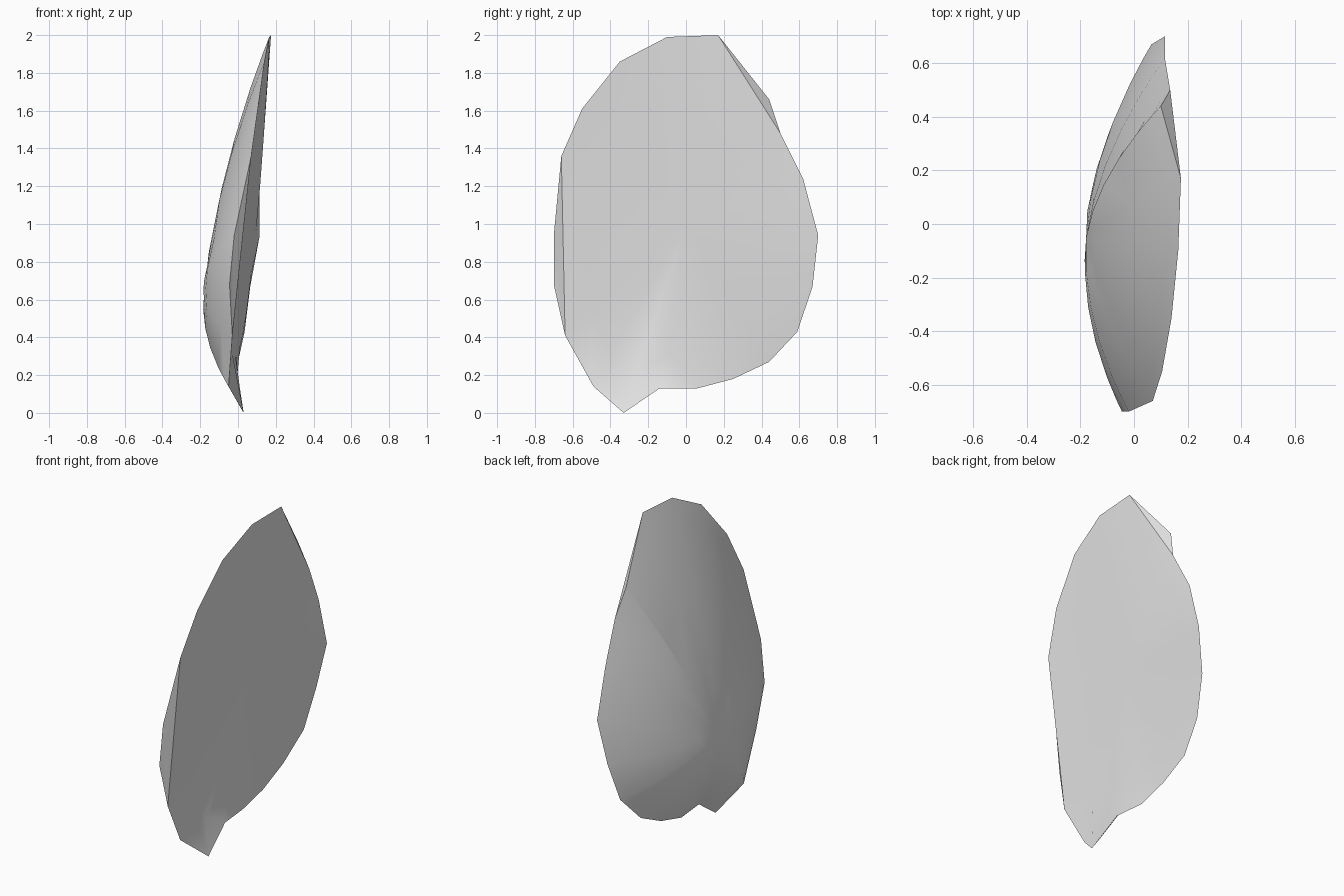
import bpy, bmesh, math

cube = bpy.data.objects.get("Cube")
if cube:
    bpy.data.objects.remove(cube, do_unlink=True)

grey = bpy.data.materials.new("light_grey")
grey.diffuse_color = (0.8, 0.8, 0.8, 1)
grey.use_nodes = True
grey.node_tree.nodes["Principled BSDF"].inputs["Base Color"].default_value = (0.8, 0.8, 0.8, 1)

# Rim of the shell, starting at the lower tip and running up the front edge
RIM = [(0.03, -0.33, 0.0), (-0.05, -0.49, 0.14), (-0.03, -0.64, 0.41),
       (-0.045, -0.70, 0.68), (-0.02, -0.70, 0.94), (0.07, -0.66, 1.36),
       (0.105, -0.55, 1.61), (0.14, -0.35, 1.86), (0.165, -0.10, 1.99),
       (0.175, 0.17, 2.0), (0.10, 0.44, 1.66), (0.135, 0.50, 1.48),
       (0.115, 0.62, 1.24), (0.115, 0.70, 0.94), (0.065, 0.67, 0.67),
       (0.035, 0.59, 0.43), (0.0, 0.44, 0.27), (-0.005, 0.25, 0.18),
       (-0.01, 0.06, 0.13), (0.01, -0.14, 0.13)]
BENT = {3, 4, 10}  # rim corners folded back from the flat side


def plane_x(y, z):
    """Sloping plane of the flat side."""
    return 0.06 + 0.06 * y + 0.105 * (z - 0.94)


def finish(bm, name):
    mesh = bpy.data.meshes.new(name)
    bm.to_mesh(mesh)
    bm.free()
    mesh.materials.append(grey)
    obj = bpy.data.objects.new(name, mesh)
    bpy.context.collection.objects.link(obj)
    bpy.ops.object.select_all(action='DESELECT')
    obj.select_set(True)
    bpy.context.view_layer.objects.active = obj
    bpy.ops.object.shade_smooth_by_angle(angle=math.radians(30))


def bridge(bm, outer, inner):
    n = len(outer)
    for i in range(n):
        j = (i + 1) % n
        bm.faces.new((outer[i], outer[j], inner[j], inner[i]))


def fan(bm, ring, centre):
    c = bm.verts.new(centre)
    for i in range(len(ring)):
        bm.faces.new((ring[i], ring[(i + 1) % len(ring)], c))


# Domed side: rings shrinking from the rim to the deepest point
bm = bmesh.new()
base_y, base_z, depth = -0.05, 0.65, 0.205
base = (plane_x(base_y, base_z), base_y, base_z)
ring = [bm.verts.new(p) for p in RIM]
for r in (0.93, 0.8, 0.6, 0.4, 0.2):
    bulge = depth * (1 - r ** 1.9)
    inner = []
    for p in RIM:
        x, y, z = (b + r * (q - b) for b, q in zip(base, p))
        inner.append(bm.verts.new((x - bulge, y, z)))
    bridge(bm, ring, inner)
    ring = inner
fan(bm, ring, (base[0] - depth, base_y, base_z))
# Dome faces look toward -x
bm.normal_update()
if sum(f.normal.x for f in bm.faces) > 0:
    bmesh.ops.reverse_faces(bm, faces=bm.faces[:])
finish(bm, "domed_back")

# Flat side: level middle, blended to the rim, with folded corners
bm = bmesh.new()
rim = [bm.verts.new(p) for p in RIM]
main = [v for i, v in enumerate(rim) if i not in BENT]
inner = []
for v in main:
    y, z = 0.8 * v.co.y, 1.0 + 0.8 * (v.co.z - 1.0)
    inner.append(bm.verts.new((plane_x(y, z), y, z)))
bridge(bm, main, inner)
fan(bm, inner, (plane_x(0, 1.0), 0, 1.0))
bm.faces.new((rim[2], rim[3], rim[4]))
bm.faces.new((rim[2], rim[4], rim[5]))
bm.faces.new((rim[9], rim[10], rim[11]))
bm.normal_update()
if sum(f.normal.x * f.calc_area() for f in bm.faces) < 0:
    bmesh.ops.reverse_faces(bm, faces=bm.faces[:])
finish(bm, "flat_front")
